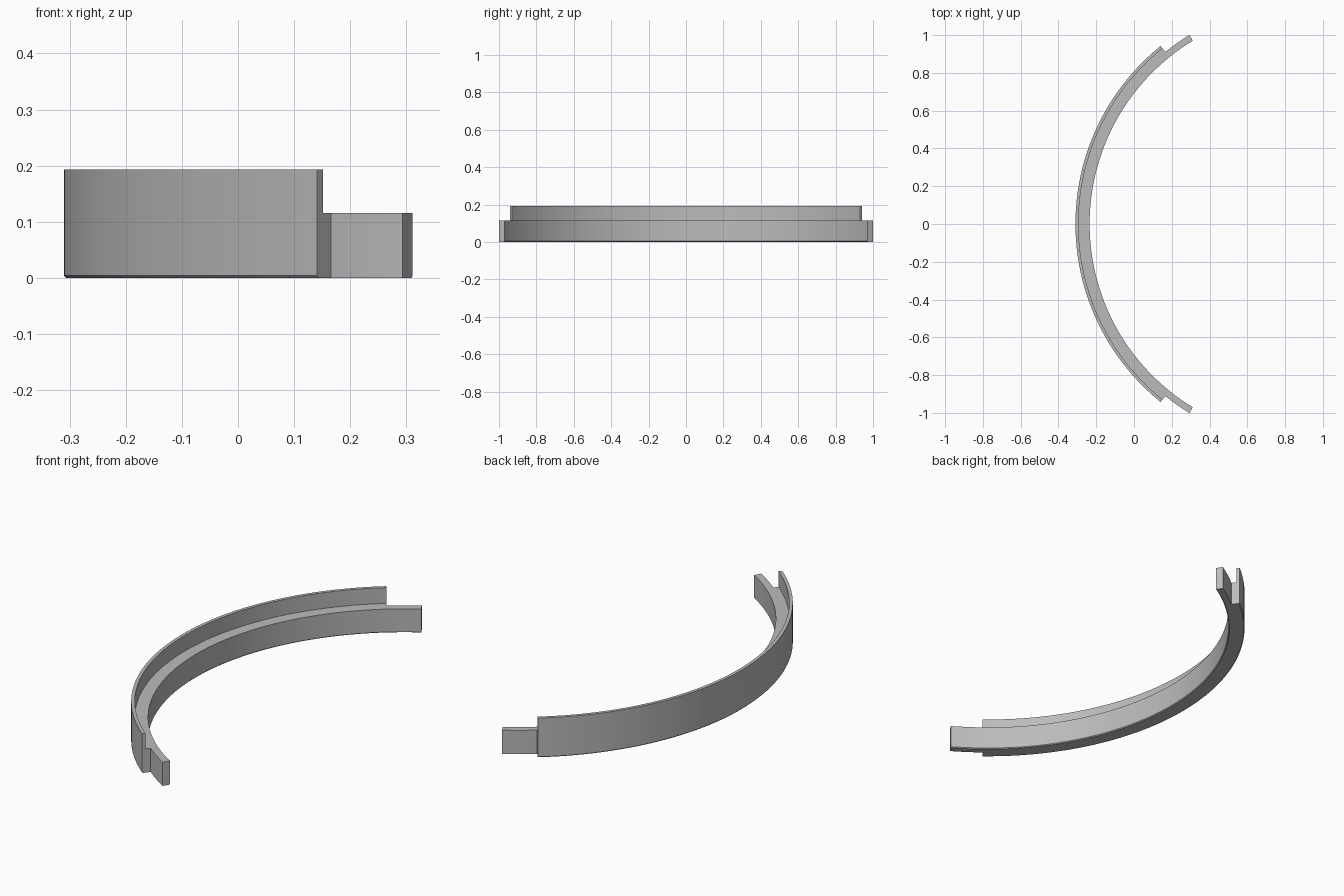
import bpy, bmesh, math

if "Cube" in bpy.data.objects:
    bpy.data.objects.remove(bpy.data.objects["Cube"], do_unlink=True)

CENTRE_X = 0.90                      # axis of the arc
R_IN, R_TAB, R_LIP, R_OUT = 1.135, 1.17, 1.194, 1.21
Z_LEDGE, Z_TOP, CHAMFER = 0.116, 0.193, 0.004
BODY_END, TAB_END = 51.15, 58.75     # degrees either side of the -x direction

grey = bpy.data.materials.new("plain_grey")
grey.use_nodes = True
colour = (0.5, 0.5, 0.5, 1)
grey.diffuse_color = colour
grey.node_tree.nodes["Principled BSDF"].inputs["Base Color"].default_value = colour


def sweep(name, profile, spans, steps):
    """Sweep a closed (radius, z) profile along each angular span, capping the ends."""
    bm = bmesh.new()
    for start, end in spans:
        rings = []
        for i in range(steps + 1):
            a = math.radians(start + (end - start) * i / steps)
            rings.append([bm.verts.new((CENTRE_X - r * math.cos(a), r * math.sin(a), z))
                          for r, z in profile])
        n = len(profile)
        for a, b in zip(rings, rings[1:]):
            for j in range(n):
                k = (j + 1) % n
                bm.faces.new((a[j], a[k], b[k], b[j]))
        bm.faces.new(rings[0])
        bm.faces.new(rings[-1])
    bmesh.ops.recalc_face_normals(bm, faces=bm.faces[:])
    mesh = bpy.data.meshes.new(name)
    bm.to_mesh(mesh)
    bm.free()
    mesh.materials.append(grey)
    obj = bpy.data.objects.new(name, mesh)
    bpy.context.collection.objects.link(obj)
    return obj


# Curved rail: chamfered foot, ledge, thin raised outer lip
rail = sweep("curved_rail", [
    (R_IN + CHAMFER, 0), (R_OUT - CHAMFER, 0), (R_OUT, CHAMFER),
    (R_OUT, Z_TOP), (R_LIP, Z_TOP), (R_LIP, Z_LEDGE),
    (R_IN, Z_LEDGE), (R_IN, CHAMFER)], [(-TAB_END, TAB_END)], 96)

# Cutter that trims the outer part at both ends, leaving the thin tabs
cutter = sweep("tab_cutter", [(R_TAB, -0.1), (1.3, -0.1), (1.3, 0.3), (R_TAB, 0.3)],
               [(-65, -BODY_END), (BODY_END, 65)], 12)

trim = rail.modifiers.new("trim_tabs", 'BOOLEAN')
trim.operation = 'DIFFERENCE'
trim.solver = 'EXACT'
trim.object = cutter

# Apply the trim, then smooth the curved walls and keep the corners sharp
bpy.ops.object.select_all(action='DESELECT')
rail.select_set(True)
bpy.context.view_layer.objects.active = rail
bpy.ops.object.modifier_apply(modifier=trim.name)
bpy.data.objects.remove(cutter, do_unlink=True)
bpy.ops.object.shade_smooth_by_angle(angle=math.radians(25))
